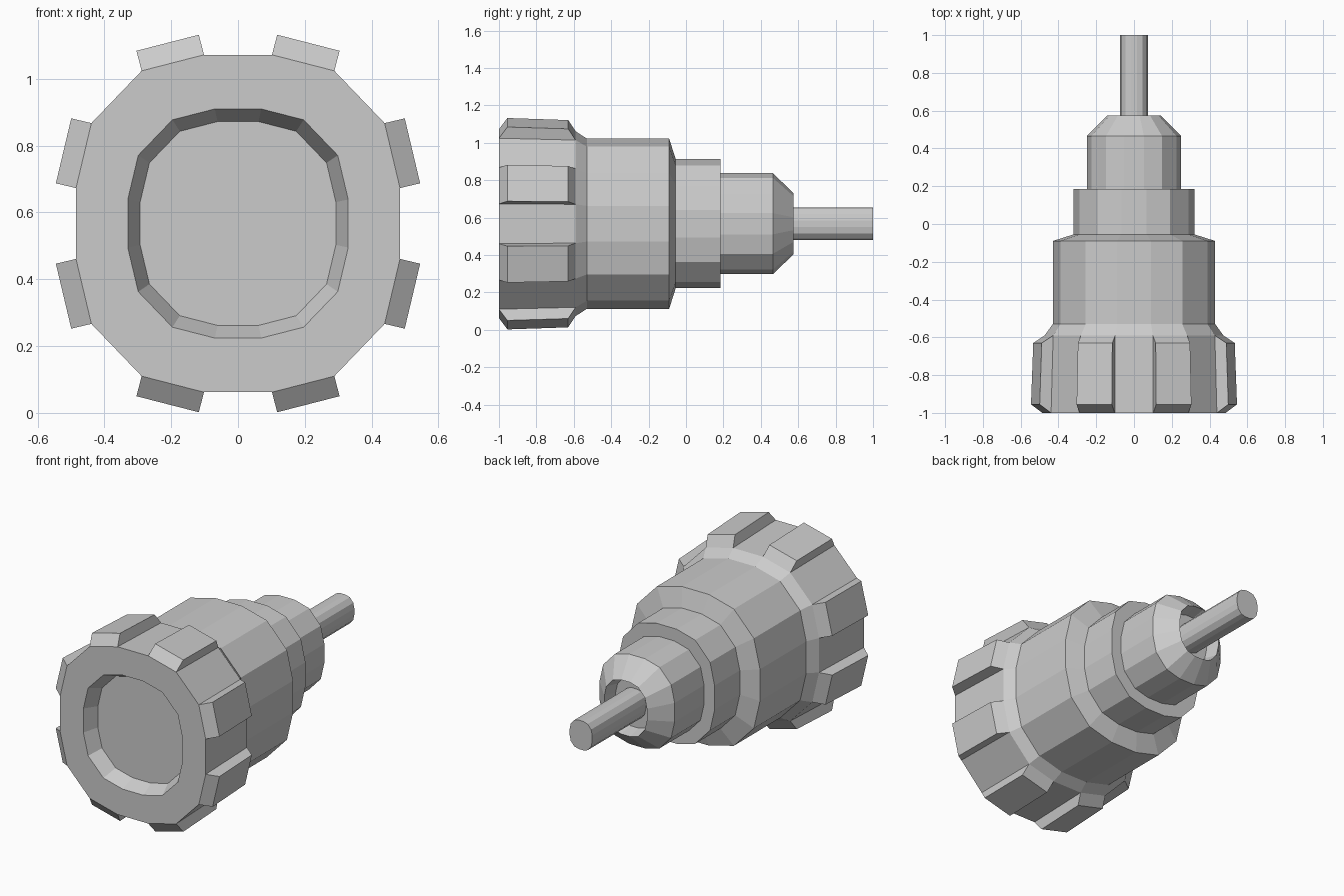
import bpy, bmesh

if "Cube" in bpy.data.objects:
    bpy.data.objects.remove(bpy.data.objects["Cube"])

CZ = 0.567
# one quadrant of the 16-sided rounded-square section, swept to all four
Q = [(1, .21), (.905, .595), (.595, .905), (.21, 1)]
UNIT = []
for i in range(4):
    for x, z in Q:
        for _ in range(i):
            x, z = -z, x
        UNIT.append((x, z))
N = len(UNIT)


def loft(bm, sections):
    """Skin (y, half_x, half_z) sections and cap both ends; returns bands of faces."""
    rings = [[bm.verts.new((x * hx, y, CZ + z * hz)) for x, z in UNIT]
             for y, hx, hz in sections]
    bands = [[bm.faces.new((a[i], a[(i + 1) % N], b[(i + 1) % N], b[i]))
              for i in range(N)] for a, b in zip(rings, rings[1:])]
    bm.faces.new(rings[0])
    bm.faces.new(rings[-1])
    bmesh.ops.recalc_face_normals(bm, faces=bm.faces[:])
    return bands


def finish(bm, name):
    bm.normal_update()
    me = bpy.data.meshes.new(name)
    bm.to_mesh(me)
    bm.free()
    ob = bpy.data.objects.new(name, me)
    bpy.context.collection.objects.link(ob)
    return ob


# stepped housing, from the front recess floor to the rear socket floor
bm = bmesh.new()
bands = loft(bm, [
    (-.915, .293, .305), (-1, .33, .343),
    (-1, .485, .505), (-.59, .473, .494),
    (-.53, .43, .455), (-.09, .43, .455),
    (-.055, .32, .345), (.185, .32, .345),
    (.185, .25, .27), (.465, .25, .27),
    (.575, .142, .163), (.49, .125, .145)])

# grip pads raised from every second facet of the front collar
pads = bands[2][0::2]
out = bmesh.ops.extrude_discrete_faces(bm, faces=pads)
for f in out["faces"]:
    n = f.normal.copy()
    n.y = 0
    n.normalize()
    for v in f.verts:
        v.co += n * .062
        v.co.y += .045 if v.co.y < -.8 else -.04
finish(bm, "housing")

# rear shaft
bm = bmesh.new()
loft(bm, [(.47, .075, .087), (1, .075, .087)])
finish(bm, "shaft")
